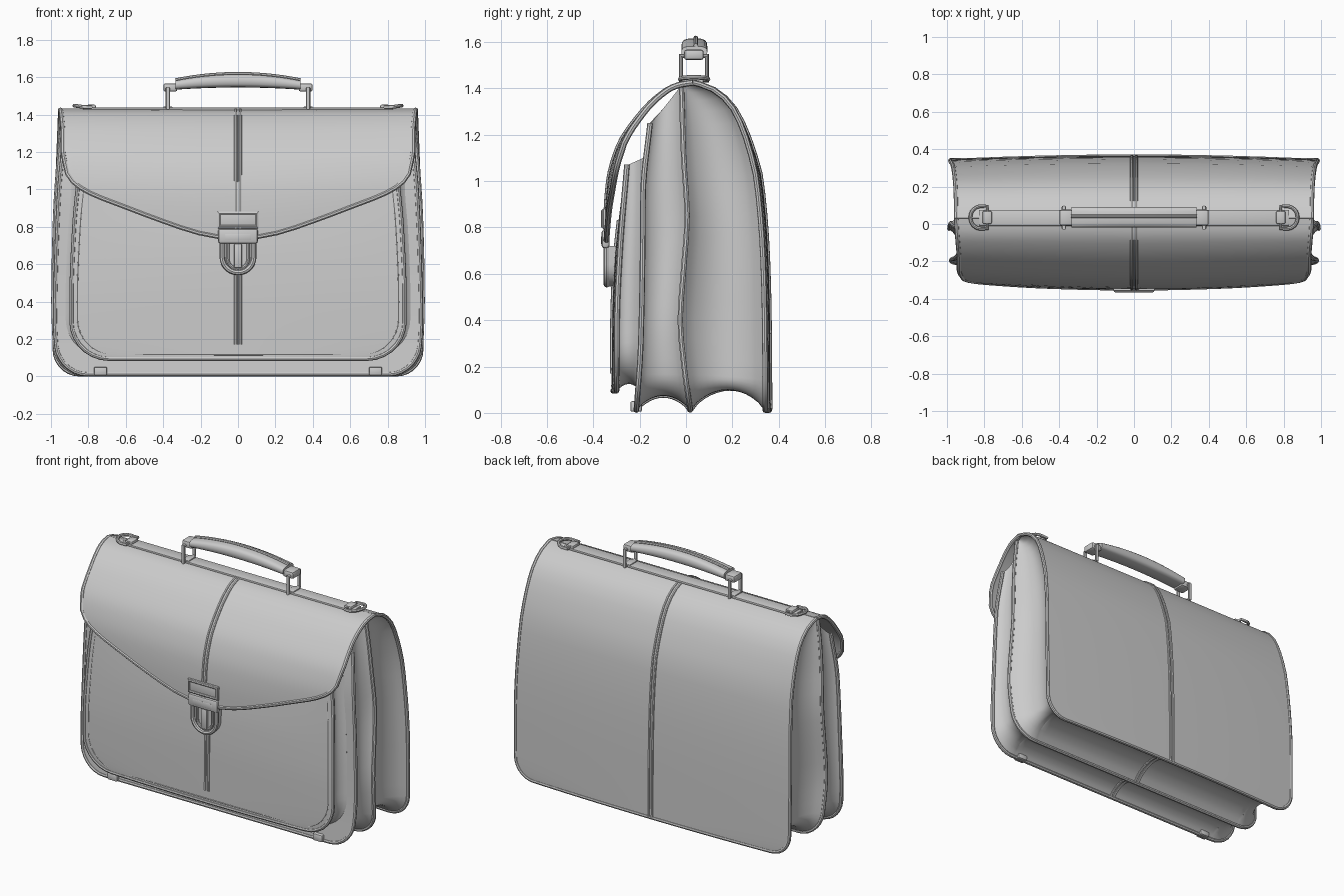
import bpy, bmesh, math
from mathutils import Vector as V

if "Cube" in bpy.data.objects:
    bpy.data.objects.remove(bpy.data.objects["Cube"])

U = [math.sin(math.pi / 2 * k / 14) for k in range(-14, 15)]
MID = 14


def curve(tab, t):
    """Smooth monotone interpolation through (key, value) pairs."""
    t = min(max(t, tab[0][0]), tab[-1][0])
    d = [(b[1] - a[1]) / (b[0] - a[0]) for a, b in zip(tab, tab[1:])]
    m = [d[0]] + [2 * a * b / (a + b) if a * b > 0 else 0 for a, b in zip(d, d[1:])] + [d[-1]]
    i = next(k for k in range(len(d)) if t <= tab[k + 1][0])
    h = tab[i + 1][0] - tab[i][0]
    s = (t - tab[i][0]) / h
    return ((2*s**3 - 3*s*s + 1) * tab[i][1] + (s**3 - 2*s*s + s) * h * m[i]
            + (3*s*s - 2*s**3) * tab[i + 1][1] + (s**3 - s*s) * h * m[i + 1])


def mesh_object(name, bm):
    bmesh.ops.recalc_face_normals(bm, faces=bm.faces)
    me = bpy.data.meshes.new(name)
    bm.to_mesh(me)
    bm.free()
    ob = bpy.data.objects.new(name, me)
    bpy.context.collection.objects.link(ob)
    return ob


def sheet(name, grid, thick=0.012):
    bm = bmesh.new()
    vs = [[bm.verts.new(p) for p in row] for row in grid]
    for a, b in zip(vs, vs[1:]):
        for i in range(len(a) - 1):
            bm.faces.new((a[i], a[i + 1], b[i + 1], b[i]))
    ob = mesh_object(name, bm)
    m = ob.modifiers.new("thickness", 'SOLIDIFY')
    m.thickness, m.offset = thick, 0
    return ob


def tube(name, pts, r=0.012, cyclic=False):
    cu = bpy.data.curves.new(name, 'CURVE')
    cu.dimensions, cu.bevel_depth, cu.bevel_resolution = '3D', r, 2
    cu.use_fill_caps = not cyclic
    sp = cu.splines.new('POLY')
    sp.points.add(len(pts) - 1)
    for q, p in zip(sp.points, pts):
        q.co = (*p, 1)
    sp.use_cyclic_u = cyclic
    ob = bpy.data.objects.new(name, cu)
    bpy.context.collection.objects.link(ob)
    return ob


def box(name, c, s, bevel=0.008):
    bm = bmesh.new()
    bmesh.ops.create_cube(bm, size=1)
    for v in bm.verts:
        v.co = V(c) + V((v.co.x * s[0], v.co.y * s[1], v.co.z * s[2]))
    ob = mesh_object(name, bm)
    m = ob.modifiers.new("bevel", 'BEVEL')
    m.width, m.segments = bevel, 2
    return ob


def panel(ytab, wtab, zb, zt, r, bulge=0.0):
    """Grid of points, top row first, with rounded lower corners."""
    zs = [zt - (zt - zb - r) * (k / 18) ** 2 * (2 - k / 18) for k in range(18)]
    zs += [zb + r * (1 - math.sin(math.pi / 2 * k / 7)) for k in range(8)]
    rows = []
    for z in zs:
        w = curve(wtab, z)
        if z < zb + r:
            w -= r - math.sqrt(max(0, r * r - (zb + r - z) ** 2))
        f = bulge * min(1, (zt - z) / 0.4)
        rows.append([V((u * w, curve(ytab, z) + f * (1 - u * u), z)) for u in U])
    return rows


def outline(g):
    return [r[0] for r in g] + g[-1][1:-1] + [r[-1] for r in reversed(g)]


def gusset(name, ga, gb, k=0.28):
    """Folded strip between two panel outlines, sagging inward."""
    a, b, n = outline(ga), outline(gb), 12
    rows = []
    for s in range(n + 1):
        base = [p.lerp(q, s / n) for p, q in zip(a, b)]
        row = []
        for i, p in enumerate(base):
            t = base[min(i + 1, len(base) - 1)] - base[max(i - 1, 0)]
            inward = V((-t.z, 0, t.x)).normalized()
            row.append(p + inward * k * abs(b[i].y - a[i].y) * max(0, math.sin(math.pi * s / n)) ** 0.7)
        rows.append(row)
    sheet(name, rows, 0.008)
    return [r[len(r) // 2] for r in rows]


def double_strip(name, pts, off):
    for sx, tag in ((-1, "left"), (1, "right")):
        tube(f"{name}_{tag}", [p + V(off) + V((sx * 0.012, 0, 0)) for p in pts], 0.009)


# Leather panels from back to front
back = panel([(0, .342), (.4, .339), (.665, .332), (.99, .306), (1.187, .258), (1.317, .2), (1.38, .14), (1.41, .085), (1.425, .03)],
             [(0, .978), (.5, .982), (.9, .97), (1.425, .95)], .012, 1.425, .13, .018)
middle = panel([(0, .02), (.2, -.008), (.4, -.025), (.6, -.012), (.85, .005), (1.1, -.01), (1.41, -.02)],
               [(0, .97), (.4, .987), (.8, .98), (1.2, .955), (1.41, .93)], .012, 1.41, .15)
front = panel([(0, -.215), (.3, -.195), (.7, -.187), (.95, -.185), (1.25, -.155)],
              [(0, .955), (.3, .978), (.6, .972), (1, .955), (1.25, .93)], .012, 1.25, .15)
pocket = panel([(.08, -.3), (.4, -.298), (.7, -.285), (1.07, -.255)],
               [(.08, .89), (.4, .89), (.8, .875), (1.07, .85)], .095, 1.07, .2, -.015)
pocket_base = panel([(0, -.215), (.3, -.2), (.7, -.192), (1.1, -.18)],
                    [(0, .92), (.4, .92), (1.1, .89)], .11, 1.1, .2)
for nm, g in (("back_panel", back), ("middle_divider", middle), ("front_panel", front), ("pocket_panel", pocket)):
    sheet(nm, g)
    tube(nm + "_piping", outline(g))
under = gusset("pocket_gusset", pocket, pocket_base)
g1 = gusset("front_gusset", front, middle)
g2 = gusset("back_gusset", middle, back)

# Flap with curved lower edge
FLAP_Y = [(.7, -.344), (.85, -.343), (.99, -.333), (1.14, -.293), (1.295, -.19), (1.39, -.085), (1.415, -.03), (1.425, .03)]
FLAP_END = [(0, .73), (.2, .765), (.4, .83), (.6, .905), (.8, .985), (.87, 1.03), (.915, 1.09), (.935, 1.2)]
flap = []
for k in range(25):
    v = k / 24
    row = []
    for u in U:
        z = 1.425 - (1.425 - curve(FLAP_END, abs(u) * .935)) * v ** 1.7
        x = u * (.95 - .015 * min(1, v * 1.5))
        y = curve(FLAP_Y, z) + .05 * x * x * min(1, (1.425 - z) / .7)
        row.append(V((x, y, z)))
    flap.append(row)
sheet("flap", flap, .014)
tube("flap_piping", outline(flap), .013)

# Centre strips and pocket seam
double_strip("flap_strip", [r[MID] for r in flap], (0, -.004, .003))
double_strip("back_strip", [r[MID] for r in back], (0, .004, .002))
double_strip("pocket_strip", [r[MID] for r in pocket if .14 < r[MID].z < .85], (0, -.005, 0))
double_strip("bottom_strip_front", g1, (0, 0, -.003))
double_strip("bottom_strip_back", g2, (0, 0, -.003))
tube("pocket_seam", [V((p.x * .965, p.y - .005, .58 + (p.z - .58) * .955)) for p in outline(pocket)], .004)

# Top strap with rings and handle mounts
box("top_strap", (0, .033, 1.43), (1.66, .085, .014), .004)
for sx, tag in ((-1, "left"), (1, "right")):
    arc = [V((sx * (.82 + .055 * math.cos(a)), .035 + .06 * math.sin(a), 1.44 + .008 * math.cos(a)))
           for a in [math.pi * (k / 12 - .5) for k in range(13)]]
    tube(f"strap_ring_{tag}", [V((sx * .785, -.025, 1.44))] + arc + [V((sx * .785, .095, 1.44))], .01, True)
    box(f"ring_loop_{tag}", (sx * .785, .035, 1.438), (.05, .07, .03))
    hx = sx * .375
    tube(f"handle_ring_{tag}", [V((hx, y, z)) for y, z in ((-.022, 1.435), (.09, 1.435), (.09, 1.54), (-.022, 1.54))], .012, True)
    box(f"handle_mount_{tag}", (hx, .034, 1.433), (.05, .08, .022))
    box(f"handle_end_{tag}", (sx * .362, .034, 1.545), (.075, .085, .045), .012)
    box(f"bottom_buckle_{tag}", (sx * .735, -.215, .028), (.07, .05, .046))

# Arched grip
bm = bmesh.new()
loops, top = [], []
for k in range(21):
    x = -.335 + .67 * k / 20
    f = 1 - (x / .335) ** 2
    lo, hi = 1.533 + .012 * f, 1.582 + .034 * f
    loop = []
    for j in range(16):
        a = 2 * math.pi * j / 16
        c, s = math.cos(a), math.sin(a)
        loop.append(bm.verts.new((x, .036 + .056 * math.copysign(abs(c) ** .6, c),
                                  (lo + hi) / 2 + (hi - lo) / 2 * math.copysign(abs(s) ** .7, s))))
    loops.append(loop)
    top.append(V((x, .042, hi + .002)))
for a, b in zip(loops, loops[1:]):
    for j in range(16):
        bm.faces.new((a[j], a[(j + 1) % 16], b[(j + 1) % 16], b[j]))
bm.faces.new(loops[0])
bm.faces.new(loops[-1])
mesh_object("handle_grip", bm)
tube("handle_seam", top, .01)

# Clasp: framed plate, body and rounded catch
box("clasp_plate", (0, -.35, .837), (.22, .016, .09), .004)
tube("clasp_frame", [V((x, -.354, z)) for x, z in ((-.1, .803), (.1, .803), (.1, .872), (-.1, .872))], .012, True)
box("clasp_body", (0, -.347, .75), (.214, .036, .08), .014)
box("clasp_button", (0, -.362, .745), (.14, .008, .035), .003)


def arch(r, z0, y):
    pts = [V((-r, y, .72))]
    pts += [V((-r * math.cos(math.pi * k / 14), y, z0 - r * math.sin(math.pi * k / 14))) for k in range(15)]
    return pts + [V((r, y, .72))]


bm = bmesh.new()
face = bm.faces.new([bm.verts.new(p) for p in arch(.095, .64, -.305)])
ext = bmesh.ops.extrude_face_region(bm, geom=[face])
bmesh.ops.translate(bm, vec=(0, -.03, 0), verts=[v for v in ext["geom"] if isinstance(v, bmesh.types.BMVert)])
mesh_object("catch_plate", bm)
tube("catch_rim", arch(.085, .64, -.342), .014)
tube("catch_inner_rim", arch(.055, .63, -.338), .009)
box("catch_tongue", (0, -.342, .645), (.042, .024, .13), .006)

# Convert tubes to meshes and shade smooth with sharp edges
bpy.ops.object.select_all(action='SELECT')
bpy.context.view_layer.objects.active = bpy.data.objects["flap_piping"]
bpy.ops.object.convert(target='MESH')
bpy.ops.object.select_all(action='SELECT')
bpy.ops.object.shade_smooth_by_angle(angle=math.radians(40))
